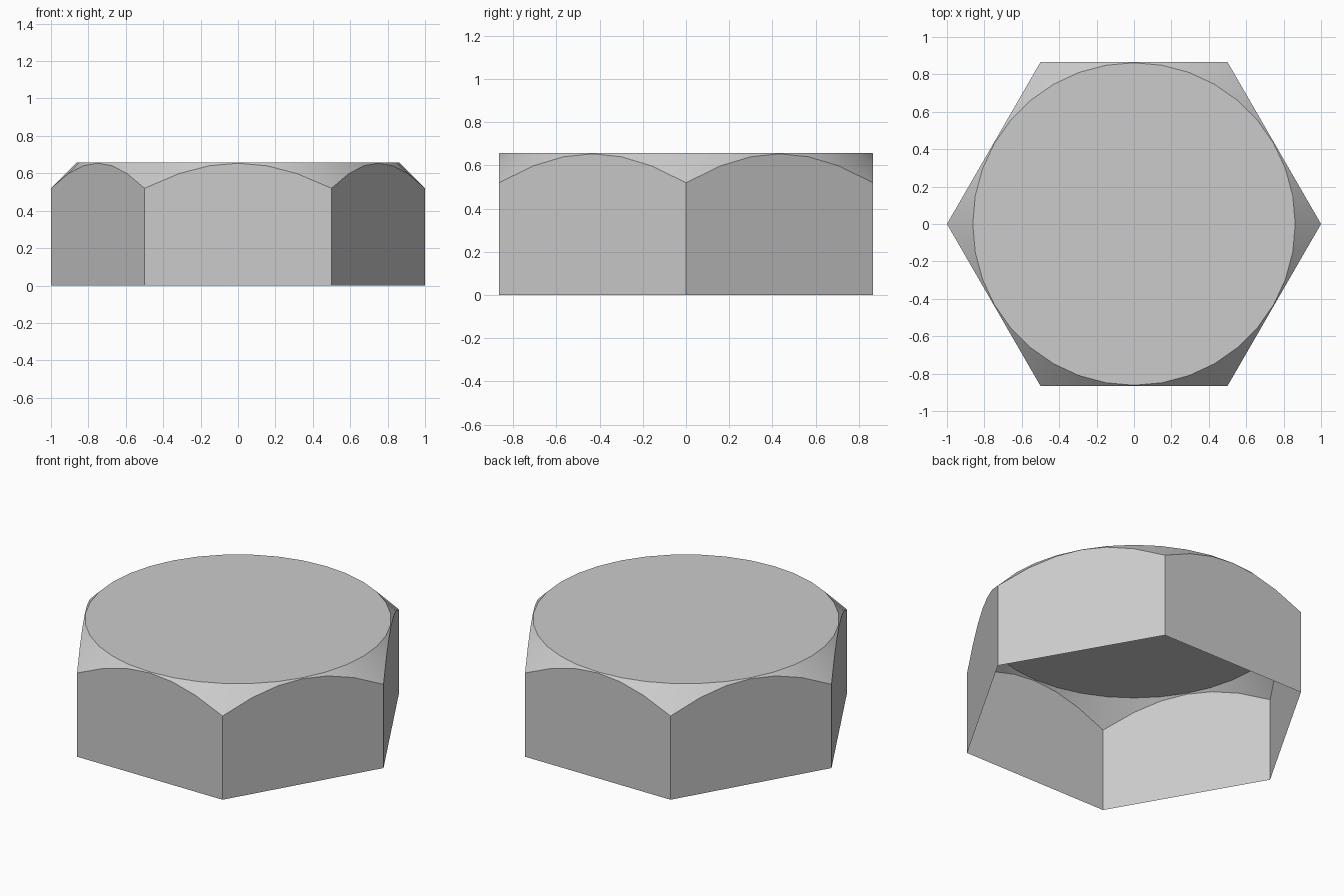
import bpy, bmesh
from math import sin, cos, pi, radians

if "Cube" in bpy.data.objects:
    bpy.data.objects.remove(bpy.data.objects["Cube"])

APOTHEM = cos(pi / 6)      # hexagon with corner radius 1
CORNER_Z = 0.52            # height of the wall corners
TOP_R = 0.862              # radius of the flat top disc
PER_SIDE = 6               # chamfer segments per hexagon side
N = 6 * PER_SIDE

bm = bmesh.new()
base, rim, disc = [], [], []
for i in range(N):
    a = 2 * pi * i / N
    # distance to the hexagon outline in this direction
    r = APOTHEM / cos(a % (pi / 3) - pi / 6)
    # 45 degree cone cutting the walls gives the arched edges
    rim.append(bm.verts.new((r * cos(a), r * sin(a), CORNER_Z + 1 - r)))
    disc.append(bm.verts.new((TOP_R * cos(a), TOP_R * sin(a), CORNER_Z + 1 - TOP_R)))
    if i % PER_SIDE == 0:
        base.append(bm.verts.new((cos(a), sin(a), 0)))

# six flat walls with arched tops, open underneath
for s in range(6):
    arch = [rim[(s * PER_SIDE + k) % N] for k in range(PER_SIDE, -1, -1)]
    bm.faces.new([base[s], base[(s + 1) % 6]] + arch)

# conical chamfer
for i in range(N):
    j = (i + 1) % N
    bm.faces.new((rim[i], rim[j], disc[j], disc[i]))

# flat top
bm.faces.new(disc)

mesh = bpy.data.meshes.new("hex_bolt_head")
bm.to_mesh(mesh)
bm.free()
head = bpy.data.objects.new("hex_bolt_head", mesh)
bpy.context.collection.objects.link(head)
bpy.context.view_layer.objects.active = head
head.select_set(True)
bpy.ops.object.shade_smooth_by_angle(angle=radians(25))
